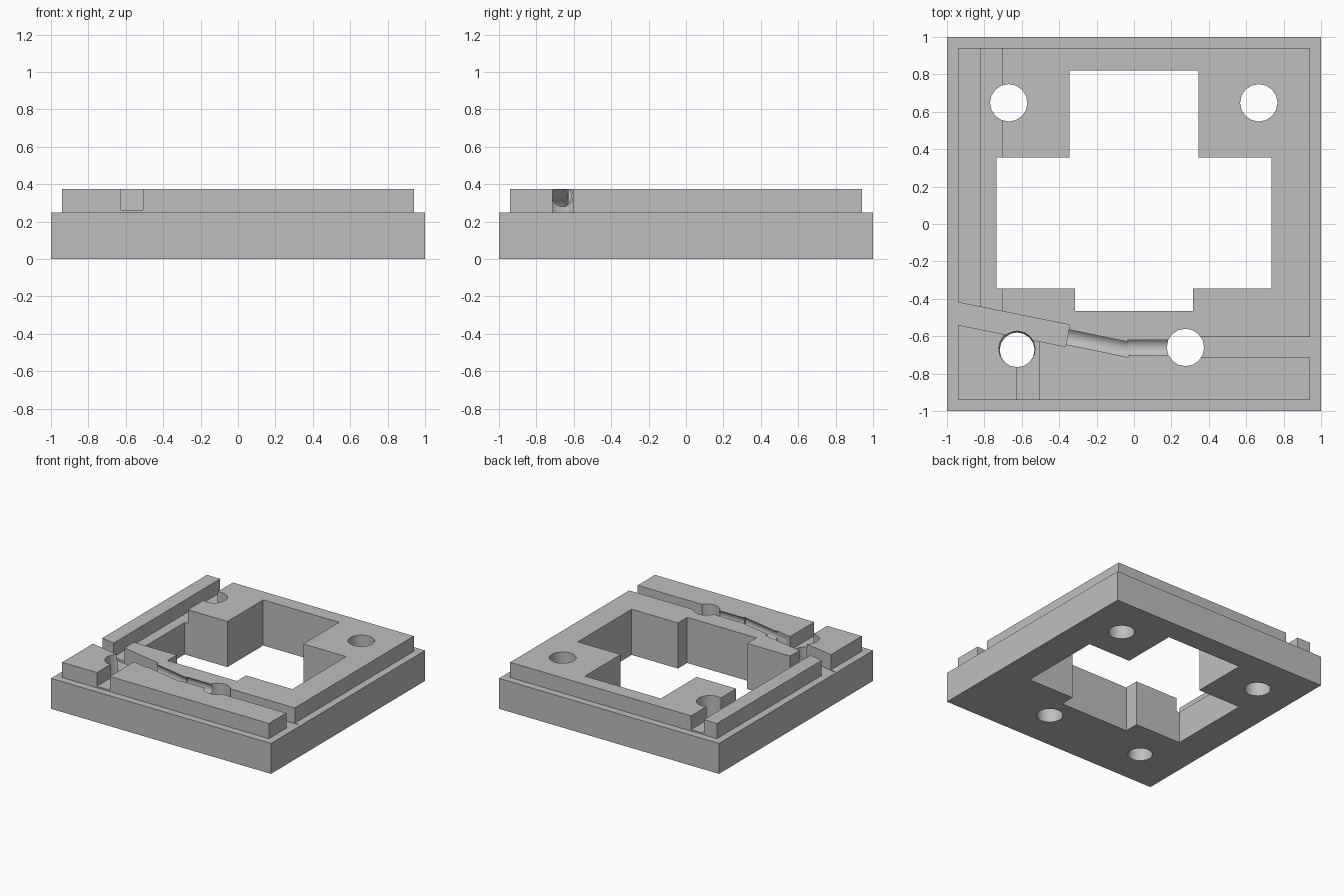
import bpy, bmesh, math
from mathutils import Vector, Matrix

cube = bpy.data.objects.get("Cube")
if cube:
    bpy.data.objects.remove(cube, do_unlink=True)

grey = bpy.data.materials.new("plain grey")
grey.use_nodes = True
colour = (0.52, 0.52, 0.52, 1)
grey.diffuse_color = colour
grey.node_tree.nodes["Principled BSDF"].inputs["Base Color"].default_value = colour

TOP, OVER = 0.375, 0.5


def finish(name, bm):
    bmesh.ops.recalc_face_normals(bm, faces=bm.faces)
    mesh = bpy.data.meshes.new(name)
    bm.to_mesh(mesh)
    bm.free()
    mesh.materials.append(grey)
    obj = bpy.data.objects.new(name, mesh)
    bpy.context.collection.objects.link(obj)
    return obj


def prism(name, points, z0, z1):
    """Extrude a flat outline from z0 up to z1."""
    bm = bmesh.new()
    face = bm.faces.new([bm.verts.new((x, y, z0)) for x, y in points])
    new = bmesh.ops.extrude_face_region(bm, geom=[face])["geom"]
    bmesh.ops.translate(bm, vec=(0, 0, z1 - z0),
                        verts=[v for v in new if isinstance(v, bmesh.types.BMVert)])
    return finish(name, bm)


def box(name, x0, x1, y0, y1, z0, z1):
    return prism(name, [(x0, y0), (x1, y0), (x1, y1), (x0, y1)], z0, z1)


def rod(name, start, end, r0, r1, sides):
    """Round bar between two points."""
    a, b = Vector(start), Vector(end)
    turn = (b - a).to_track_quat('Z', 'Y').to_matrix().to_4x4()
    bm = bmesh.new()
    bmesh.ops.create_cone(bm, cap_ends=True, segments=sides, radius1=r0, radius2=r1,
                          depth=(b - a).length,
                          matrix=Matrix.Translation((a + b) / 2) @ turn)
    return finish(name, bm)


# Stepped plate
plate = box("stepped_plate", -1, 1, -1, 1, 0, 0.25)
raised = box("raised_step", -0.94, 0.94, -0.94, 0.94, 0.1, TOP)

# Cross-shaped window
window = prism("window_cutter", [
    (-0.315, -0.465), (0.315, -0.465), (0.315, -0.345), (0.735, -0.345),
    (0.735, 0.355), (0.345, 0.355), (0.345, 0.82), (-0.345, 0.82),
    (-0.345, 0.355), (-0.735, 0.355), (-0.735, -0.345), (-0.315, -0.345)], -0.1, OVER)

# Square channels
side_slot = box("side_slot_cutter", -0.82, -0.705, -0.5, 1.1, 0.262, OVER)
front_slot = box("front_slot_cutter", -0.625, -0.507, -1.1, -0.6, 0.262, OVER)
right_slot = box("right_slot_cutter", 0.28, 0.975, -0.715, -0.605, 0.246, OVER)
angle = math.radians(-11.4)
along = Vector((math.cos(angle), math.sin(angle)))
across = Vector((-along.y, along.x))
middle = Vector((-0.665, -0.535))
corners = [middle + along * 0.316 * i + across * 0.059 * j
           for i, j in ((-1, -1), (1, -1), (1, 1), (-1, 1))]
slanted_slot = prism("slanted_slot_cutter", [tuple(c) for c in corners], 0.246, OVER)

# Round channels joining the square ones
slanted_groove = rod("slanted_groove_cutter", (-0.45, -0.585, 0.336),
                     (-0.022, -0.673, 0.336), 0.056, 0.056, 32)
straight_groove = rod("straight_groove_cutter", (-0.035, -0.66, 0.336),
                      (0.3, -0.66, 0.336), 0.056, 0.056, 32)

# Bolt holes
holes = [rod("hole_cutter", (x, y, -0.1), (x, y, OVER), 0.1, 0.1, 16)
         for x, y in ((-0.67, 0.648), (0.667, 0.648), (0.275, -0.66))]
holes.append(rod("tapered_hole_cutter", (-0.625, -0.675, -0.1),
                 (-0.625, -0.665, OVER), 0.092, 0.1, 16))

# Join and carve
bpy.context.view_layer.objects.active = plate
jobs = [(raised, 'UNION')] + [(c, 'DIFFERENCE') for c in (
    window, side_slot, front_slot, right_slot, slanted_slot,
    slanted_groove, straight_groove, *holes)]
for tool, action in jobs:
    mod = plate.modifiers.new("carve", 'BOOLEAN')
    mod.object, mod.operation, mod.solver = tool, action, 'EXACT'
    bpy.ops.object.modifier_apply(modifier=mod.name)
    bpy.data.objects.remove(tool, do_unlink=True)

plate.select_set(True)
bpy.ops.object.shade_smooth_by_angle(angle=math.radians(30))
